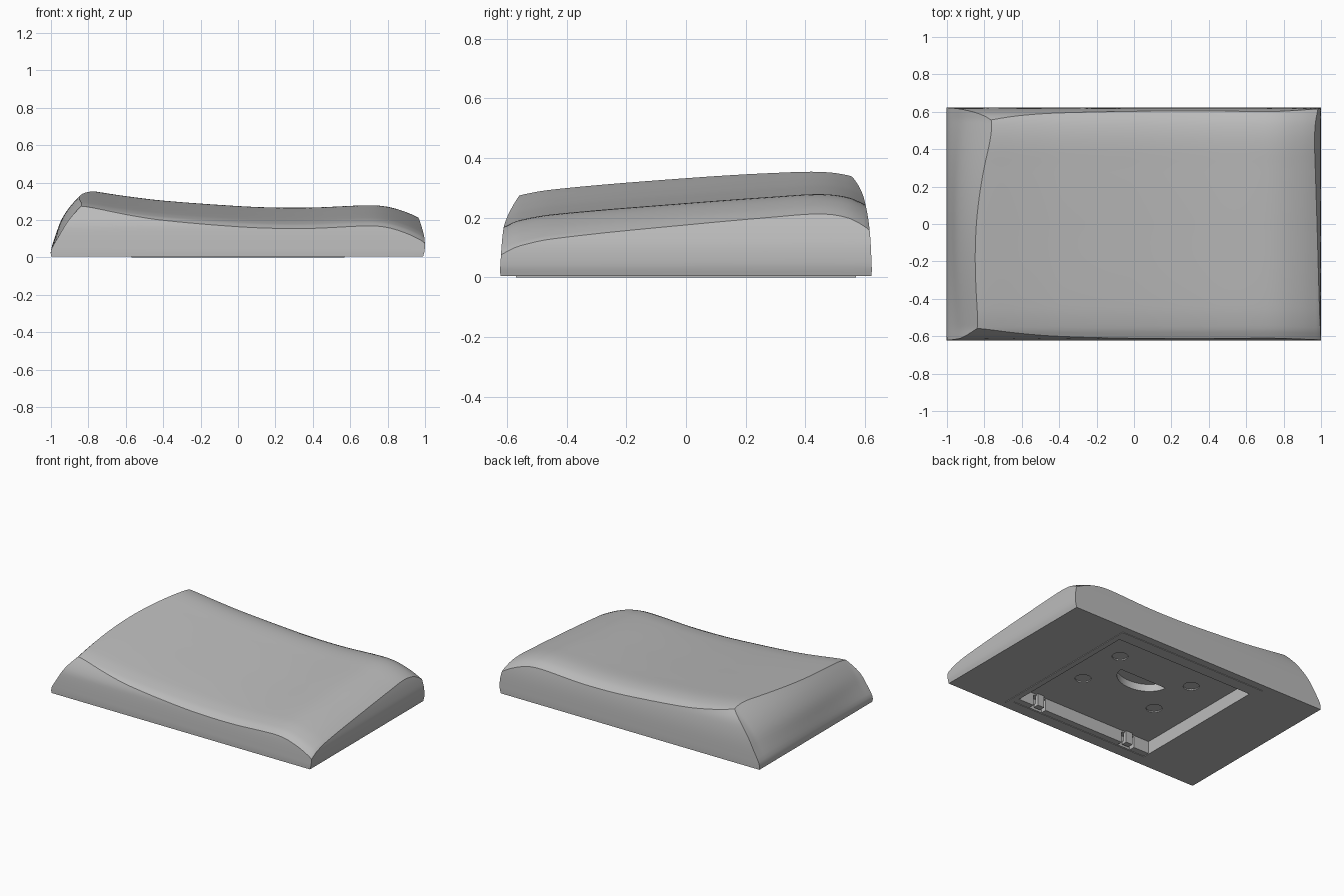
import bpy, bmesh, math

cube = bpy.data.objects.get("Cube")
if cube:
    bpy.data.objects.remove(cube, do_unlink=True)

grey = bpy.data.materials.new("plain grey")
grey.use_nodes = True
grey.diffuse_color = (0.5, 0.5, 0.5, 1)
grey.node_tree.nodes["Principled BSDF"].inputs["Base Color"].default_value = (0.5, 0.5, 0.5, 1)


def curve(points):
    """Smooth interpolation through (position, value) pairs."""
    n = len(points)

    def slope(i):
        a, b = points[max(i - 1, 0)], points[min(i + 1, n - 1)]
        return (b[1] - a[1]) / (b[0] - a[0])

    def evaluate(p):
        p = min(max(p, points[0][0]), points[-1][0])
        i = next((k for k in range(n - 1) if p <= points[k + 1][0]), n - 2)
        (p0, v0), (p1, v1) = points[i], points[i + 1]
        h = p1 - p0
        t = (p - p0) / h
        return (v0 * (1 + 2 * t) * (1 - t) ** 2 + slope(i) * h * t * (1 - t) ** 2
                + v1 * t * t * (3 - 2 * t) + slope(i + 1) * h * t * t * (t - 1))
    return evaluate


# Top surface: lengthwise saddle plus crosswise slope
length = curve([(-1, .375), (-.85, .363), (-.8, .358), (-.6, .328), (-.4, .304), (0, .275),
                (.2, .267), (.4, .267), (.7, .279), (.8, .271), (.9, .242), (.98, .205), (1, .19)])
cross = curve([(-.62, -.115), (-.6, -.105), (-.56, -.088), (-.45, -.068), (0, -.03),
               (.3, -.008), (.45, 0), (.54, -.01), (.6, -.035), (.62, -.05)])
# Side walls: how far out each wall stands at a height
wall_low_x = curve([(0, -1), (.04, -1), (.12, -.975), (.2, -.945), (.27, -.9), (.33, -.845), (.38, -.79)])
wall_high_x = curve([(0, .988), (.04, .998), (.1, .997), (.15, .986), (.2, .97), (.3, .93)])
wall_front = curve([(0, -.622), (.04, -.622), (.16, -.612), (.2, -.6), (.24, -.58), (.28, -.555), (.37, -.5)])
wall_back = curve([(0, .622), (.04, .622), (.16, .615), (.25, .6), (.3, .582), (.345, .55), (.39, .5)])
BASE = .004


def place(u, v, z):
    """Point inside the walls at height z; u and v run from 0 to 1."""
    front, back = wall_front(z), wall_back(z)
    y = front + (back - front) * v
    bow = .065 * min(abs(y) / .56, 1) ** 2 * max(z - .04, 0) / .26
    low, high = wall_low_x(z) + bow, wall_high_x(z)
    return low + (high - low) * u, y, z


def top_height(u, v):
    z = .2
    for _ in range(20):
        x, y, _z = place(u, v, z)
        z = length(x) + cross(y)
    return z


def spread(i, n):
    """Even steps, tightened toward both ends."""
    t = i / n
    return .3 * t + .7 * (.5 - .5 * math.cos(math.pi * t))


def finish(name, bm):
    bmesh.ops.recalc_face_normals(bm, faces=bm.faces)
    mesh = bpy.data.meshes.new(name)
    bm.to_mesh(mesh)
    bm.free()
    mesh.materials.append(grey)
    obj = bpy.data.objects.new(name, mesh)
    bpy.context.scene.collection.objects.link(obj)
    return obj


def prism(name, outline, z0, z1):
    bm = bmesh.new()
    face = bm.faces.new([bm.verts.new((x, y, z0)) for x, y in outline])
    ext = bmesh.ops.extrude_face_region(bm, geom=[face])
    for item in ext["geom"]:
        if isinstance(item, bmesh.types.BMVert):
            item.co.z = z1
    return finish(name, bm)


def box(name, x0, x1, y0, y1, z0, z1):
    return prism(name, [(x0, y0), (x1, y0), (x1, y1), (x0, y1)], z0, z1)


def arc(cx, cy, rx, ry, start, end, n):
    angles = [math.radians(start + (end - start) * i / n) for i in range(n + 1)]
    return [(cx + rx * math.cos(a), cy + ry * math.sin(a)) for a in angles]


# Cushion body
NU, NV, NW = 72, 48, 14
bm = bmesh.new()
uv = [[(spread(i, NU), spread(j, NV)) for j in range(NV + 1)] for i in range(NU + 1)]
top = [[bm.verts.new(place(u, v, top_height(u, v))) for u, v in row] for row in uv]
for i in range(NU):
    for j in range(NV):
        bm.faces.new((top[i][j], top[i + 1][j], top[i + 1][j + 1], top[i][j + 1]))
rim = ([(i, 0) for i in range(NU)] + [(NU, j) for j in range(NV)]
       + [(i, NV) for i in range(NU, 0, -1)] + [(0, j) for j in range(NV, 0, -1)])
ring = [top[i][j] for i, j in rim]
edge_z = [vert.co.z for vert in ring]
for k in range(1, NW + 1):
    t = k / NW
    lower = [bm.verts.new(place(*uv[i][j], BASE + (z - BASE) * (1 - t)))
             for (i, j), z in zip(rim, edge_z)]
    for a in range(len(ring)):
        b = (a + 1) % len(ring)
        bm.faces.new((ring[a], ring[b], lower[b], lower[a]))
    ring = lower
bm.faces.new(ring)
body = finish("cushion_body", bm)

# Underside recess, thumb scoop and round dents
FLOOR = .09
cutters = [box("recess_cutter", -.53, .53, -.49, .49, -.05, FLOOR),
           prism("scoop_cutter", arc(0, .09, .18, .14, 180, 360, 24), FLOOR - .03, FLOOR + .05)]
for sx in (-1, 1):
    for sy in (-1, 1):
        cutters.append(prism("dent_cutter", arc(sx * .29, sy * .18 + .03, .05, .05, 0, 345, 23),
                             FLOOR - .03, FLOOR + .008))
    # Notches beside the clips
    cutters.append(box("notch_cutter", sx * .36 - .05, sx * .36 + .05, -.53, -.45, -.05, FLOOR - .01))

bpy.context.view_layer.objects.active = body
for cutter in cutters:
    cutter.hide_render = True
    mod = body.modifiers.new(cutter.name, 'BOOLEAN')
    mod.operation = 'DIFFERENCE'
    mod.solver = 'EXACT'
    mod.object = cutter
    bpy.ops.object.modifier_apply(modifier=mod.name)
    bpy.data.objects.remove(cutter, do_unlink=True)

for obj in bpy.context.selected_objects:
    obj.select_set(False)
body.select_set(True)
bpy.ops.object.shade_smooth_by_angle(angle=math.radians(28))

# Thin raised frame around the recess
box("frame_front", -.57, .57, -.57, -.535, 0, BASE + .003)
box("frame_back", -.57, .57, .49, .57, 0, BASE + .003)
for side, s in (("left", 1), ("right", -1)):
    x0, x1 = sorted((s * .53, s * .57))
    box("frame_" + side, x0, x1, -.535, .49, 0, BASE + .003)
    # Latching clip with a small hook
    box("clip_" + side, s * .36 - .025, s * .36 + .025, -.5, -.475, .008, FLOOR + .005)
    box("clip_hook_" + side, s * .36 - .025, s * .36 + .025, -.515, -.475, .008, .03)
